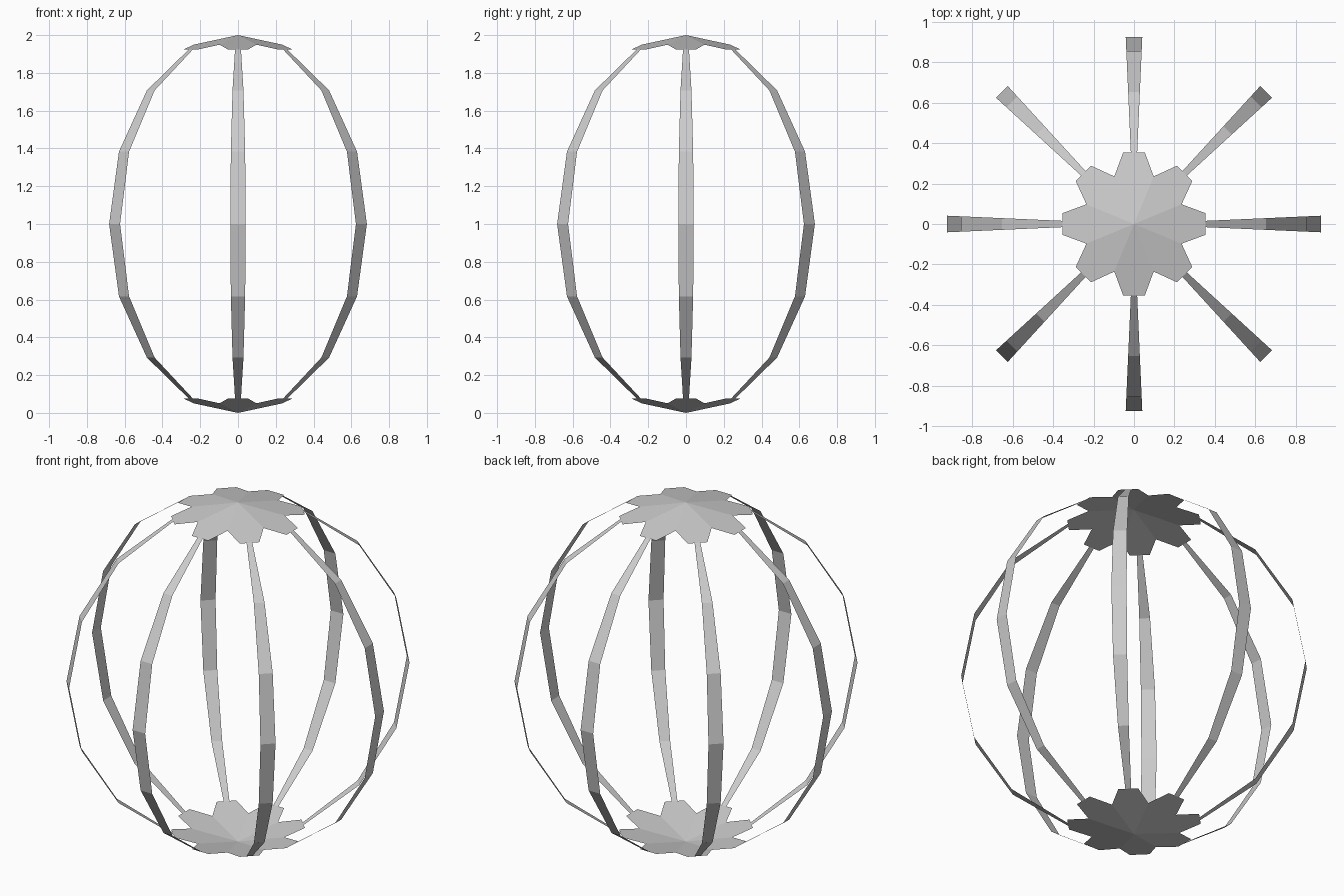
import bpy
from math import sin, cos, pi, radians

if "Cube" in bpy.data.objects:
    bpy.data.objects.remove(bpy.data.objects["Cube"])

SIDES = 8
FLAT = cos(pi / SIDES)      # distance of a flat side from the axis of the 8-sided ball


def turned(x, y, z, k):
    a = k * 2 * pi / SIDES
    return (x * cos(a) - y * sin(a), x * sin(a) + y * cos(a), z)


def make(name, verts, faces):
    mesh = bpy.data.meshes.new(name)
    mesh.from_pydata(verts, [], faces)
    mesh.update()
    obj = bpy.data.objects.new(name, mesh)
    bpy.context.collection.objects.link(obj)
    return obj


# Star-shaped caps at the poles: one notched panel per side
RIM = sin(radians(22.5))
RIM_Z = cos(radians(22.5))
NOTCH = RIM * 0.665
NOTCH_Z = 1 - (1 - RIM_Z) * 0.665
TIP = 0.0535
for name, s in (("top_cap", 1), ("bottom_cap", -1)):
    verts, faces = [(0, 0, 1 + s)], []
    for k in range(SIDES):
        verts += [turned(NOTCH * FLAT, -NOTCH * sin(pi / SIDES), 1 + s * NOTCH_Z, k),
                  turned(RIM * FLAT, -TIP, 1 + s * RIM_Z, k),
                  turned(RIM * FLAT, TIP, 1 + s * RIM_Z, k)]
        n = 3 * k + 1
        face = (0, n, n + 1, n + 2, (n + 3) if k < SIDES - 1 else 1)
        faces.append(face if s > 0 else face[::-1])
    make(name, verts, faces)

# Thin tapered ribs running from cap to cap
for k in range(SIDES):
    verts, faces = [], []
    for i in range(7):
        t = radians(22.5 * (i + 1))
        r, w, z = FLAT * sin(t), 0.041 * sin(t), 1 + cos(t)
        verts += [turned(r, -w, z, k), turned(r, w, z, k)]
        if i:
            n = 2 * i
            faces.append((n - 2, n, n + 1, n - 1))
    make(f"rib_{k + 1}", verts, faces)
